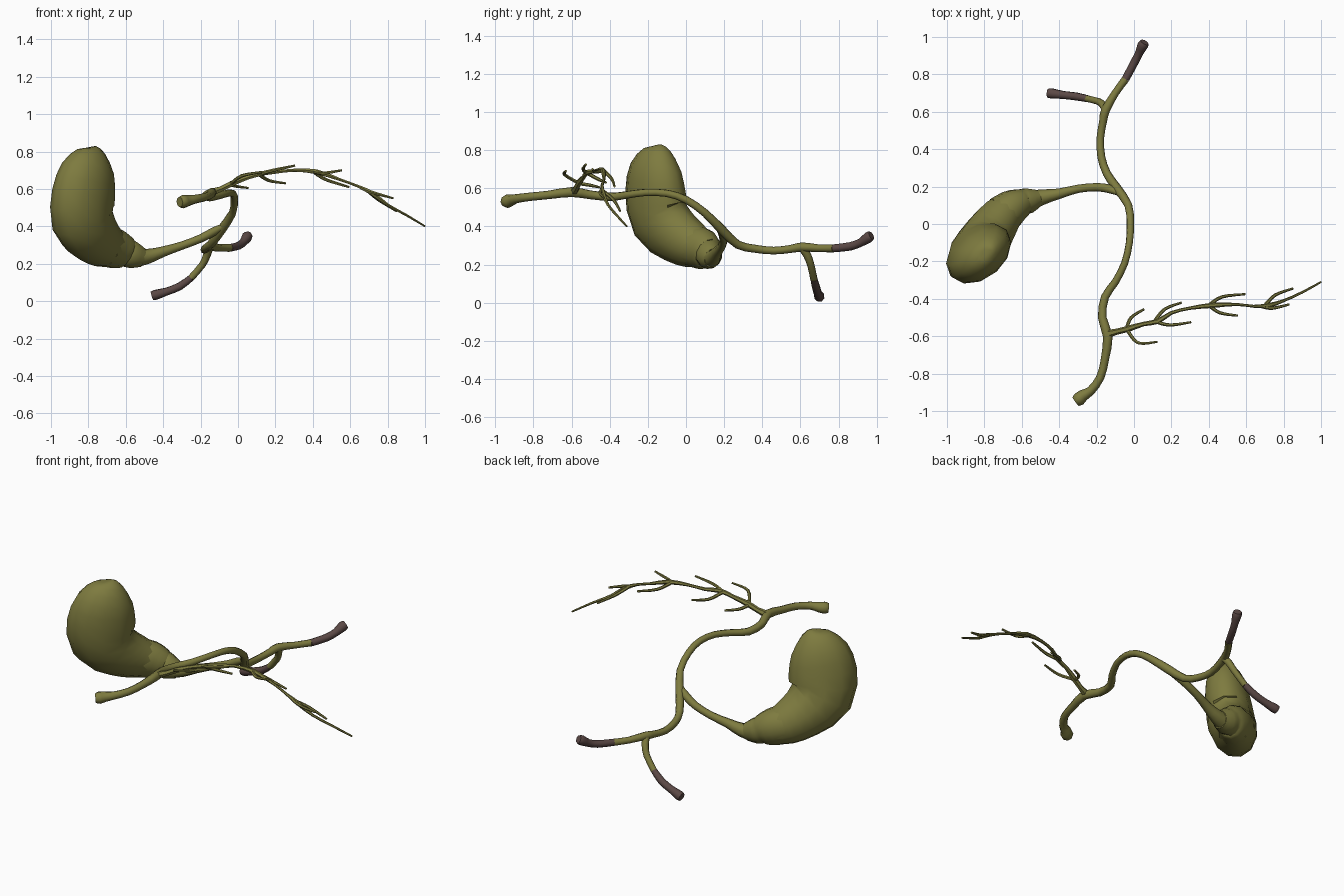
import bpy, bmesh, math
from mathutils import Vector


def material(name, rgb):
    m = bpy.data.materials.new(name)
    m.diffuse_color = (*rgb, 1)
    return m


OLIVE = material("olive green", (0.208, 0.198, 0.050))
BROWN = material("dull brown", (0.105, 0.066, 0.060))


def smooth_path(rows, steps):
    """Catmull-Rom through rows of (x, y, z, radius_a, radius_b)."""
    out = []
    for i in range(len(rows) - 1):
        p = [rows[max(0, min(len(rows) - 1, i + k))] for k in (-1, 0, 1, 2)]
        for s in range(steps):
            t = s / steps
            out.append([0.5 * (2 * b + (c - a) * t + (2 * a - 5 * b + 4 * c - d) * t * t
                               + (3 * b - a - 3 * c + d) * t ** 3) for a, b, c, d in zip(*p)])
    return out + [list(rows[-1])]


def tube(name, rows, mat=OLIVE, sides=8, steps=2, side=(0.2, 0.1, 1)):
    """Sweep an ellipse along a path; each row is x, y, z, radius (, second radius)."""
    rows = smooth_path([r if len(r) == 5 else (*r, r[3]) for r in rows], steps)
    pts = [Vector(r[:3]) for r in rows]
    bm = bmesh.new()
    rings, n = [], Vector(side)
    for i, r in enumerate(rows):
        t = (pts[min(i + 1, len(pts) - 1)] - pts[max(i - 1, 0)]).normalized()
        n = (n - t * n.dot(t)).normalized()
        b = t.cross(n)
        rings.append([bm.verts.new(pts[i] + b * r[3] * math.cos(a) + n * r[4] * math.sin(a))
                      for a in (2 * math.pi * k / sides for k in range(sides))])
    for r0, r1 in zip(rings, rings[1:]):
        for k in range(sides):
            j = (k + 1) % sides
            bm.faces.new((r0[k], r0[j], r1[j], r1[k]))
    bm.faces.new(rings[0])
    bm.faces.new(rings[-1])
    bmesh.ops.recalc_face_normals(bm, faces=bm.faces)
    me = bpy.data.meshes.new(name)
    bm.to_mesh(me)
    bm.free()
    me.materials.append(mat)
    ob = bpy.data.objects.new(name, me)
    bpy.context.collection.objects.link(ob)
    bpy.ops.object.select_all(action='DESELECT')
    ob.select_set(True)
    bpy.context.view_layer.objects.active = ob
    bpy.ops.object.shade_smooth_by_angle(angle=math.radians(50))
    return ob


# Curved sac: rounded top, long body, then a folded neck
a = math.radians(42)
across = (-math.sin(a), math.cos(a), 0)
tube("sac_body", [
    (-0.785, -0.15, 0.824, 0.03, 0.02), (-0.785, -0.15, 0.80, 0.085, 0.062),
    (-0.802, -0.158, 0.71, 0.16, 0.112), (-0.825, -0.16, 0.58, 0.193, 0.13),
    (-0.83, -0.135, 0.44, 0.187, 0.135), (-0.77, -0.04, 0.347, 0.15, 0.128),
    (-0.71, 0.04, 0.30, 0.125, 0.112), (-0.66, 0.085, 0.278, 0.10, 0.092)],
    sides=12, side=across)
tube("sac_neck", [
    (-0.70, 0.05, 0.295, 0.112, 0.108), (-0.65, 0.09, 0.28, 0.108, 0.096),
    (-0.60, 0.115, 0.262, 0.088, 0.078), (-0.59, 0.12, 0.257, 0.078, 0.07),
    (-0.56, 0.125, 0.247, 0.074, 0.068), (-0.51, 0.14, 0.233, 0.052, 0.045)],
    sides=12, side=across)

# Duct from the sac neck to the main duct
tube("sac_duct", [
    (-0.54, 0.13, 0.235, 0.052), (-0.48, 0.146, 0.24, 0.040), (-0.40, 0.162, 0.265, 0.028),
    (-0.30, 0.188, 0.297, 0.022), (-0.20, 0.197, 0.335, 0.022), (-0.13, 0.187, 0.372, 0.023),
    (-0.08, 0.165, 0.40, 0.015)])

# Main duct, flared at its open end
tube("main_duct", [
    (-0.312, -0.95, 0.53, 0.028), (-0.295, -0.937, 0.532, 0.036), (-0.27, -0.915, 0.537, 0.031),
    (-0.23, -0.89, 0.545, 0.024),
    (-0.18, -0.82, 0.555, 0.022), (-0.155, -0.72, 0.565, 0.022), (-0.14, -0.60, 0.58, 0.026),
    (-0.17, -0.50, 0.565, 0.023), (-0.155, -0.39, 0.555, 0.022), (-0.10, -0.31, 0.565, 0.020),
    (-0.05, -0.21, 0.578, 0.019), (-0.025, -0.10, 0.573, 0.019), (-0.02, 0.0, 0.54, 0.020),
    (-0.03, 0.10, 0.47, 0.021), (-0.09, 0.19, 0.38, 0.025), (-0.145, 0.27, 0.305, 0.022),
    (-0.175, 0.36, 0.283, 0.021), (-0.18, 0.46, 0.273, 0.020), (-0.165, 0.55, 0.282, 0.021),
    (-0.152, 0.61, 0.292, 0.024), (-0.10, 0.70, 0.285, 0.020), (-0.045, 0.775, 0.285, 0.021)])
tube("main_duct_tip", [
    (-0.045, 0.775, 0.285, 0.021), (0.0, 0.86, 0.295, 0.022), (0.028, 0.915, 0.315, 0.022),
    (0.047, 0.955, 0.342, 0.029), (0.056, 0.972, 0.352, 0.024)], BROWN)

# Short lower branch with brown tip
tube("lower_branch", [
    (-0.152, 0.605, 0.295, 0.022), (-0.165, 0.635, 0.25, 0.021), (-0.19, 0.655, 0.195, 0.019),
    (-0.25, 0.67, 0.125, 0.019)])
tube("lower_branch_tip", [
    (-0.25, 0.67, 0.125, 0.019), (-0.31, 0.682, 0.08, 0.022), (-0.38, 0.69, 0.052, 0.022),
    (-0.44, 0.698, 0.034, 0.028), (-0.46, 0.70, 0.028, 0.025)], BROWN)

# Long thin tapering branch
tube("thin_branch", [
    (-0.15, -0.59, 0.58, 0.024), (-0.09, -0.575, 0.60, 0.016), (-0.03, -0.56, 0.63, 0.017),
    (0.05, -0.535, 0.66, 0.012), (0.13, -0.52, 0.683, 0.014), (0.20, -0.475, 0.69, 0.010),
    (0.30, -0.45, 0.70, 0.009), (0.42, -0.435, 0.692, 0.014), (0.55, -0.43, 0.648, 0.008),
    (0.64, -0.44, 0.615, 0.008), (0.72, -0.435, 0.575, 0.013), (0.80, -0.41, 0.515, 0.008),
    (0.90, -0.365, 0.46, 0.007), (1.0, -0.31, 0.40, 0.005)], sides=6)

# Side twigs: start, bend and end of each
twigs = [
    ((-0.04, -0.56, 0.625), (-0.015, -0.50, 0.615), (0.055, -0.455, 0.605)),
    ((-0.04, -0.56, 0.625), (0.02, -0.635, 0.67), (0.125, -0.63, 0.69)),
    ((0.11, -0.52, 0.68), (0.165, -0.455, 0.645), (0.255, -0.42, 0.63)),
    ((0.11, -0.52, 0.68), (0.19, -0.54, 0.70), (0.305, -0.525, 0.725)),
    ((0.40, -0.435, 0.695), (0.47, -0.39, 0.65), (0.595, -0.375, 0.61)),
    ((0.40, -0.435, 0.695), (0.46, -0.475, 0.685), (0.555, -0.49, 0.70)),
    ((0.70, -0.435, 0.585), (0.755, -0.38, 0.54), (0.85, -0.345, 0.48)),
    ((0.68, -0.44, 0.595), (0.74, -0.45, 0.575), (0.83, -0.43, 0.55)),
]
for i, (p, q, r) in enumerate(twigs):
    tube(f"side_twig_{i + 1}", [(*p, 0.010), (*q, 0.009), (*r, 0.006)], sides=6, steps=4)
